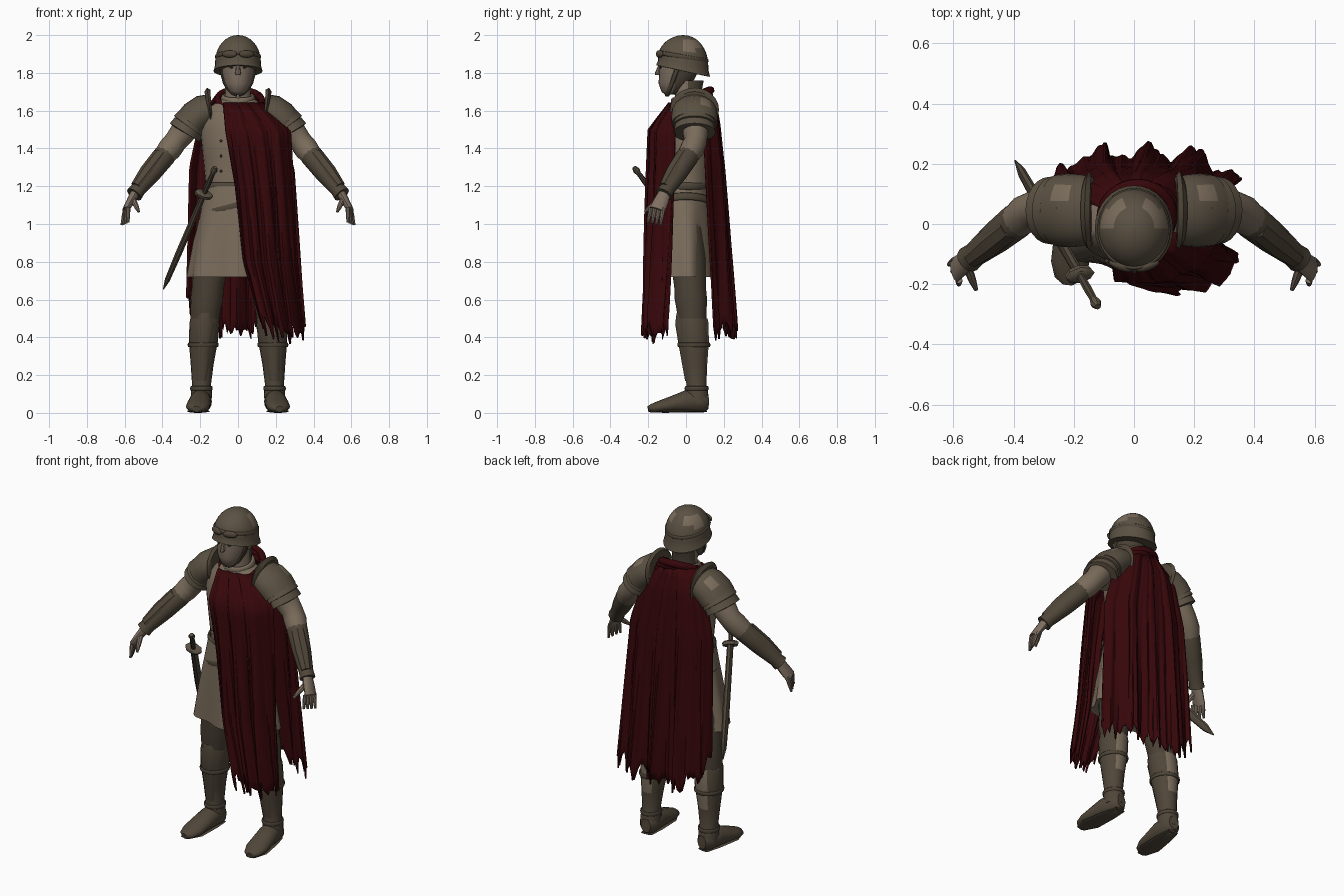
import bpy, bmesh, math, random
from mathutils import Vector

random.seed(4)
if "Cube" in bpy.data.objects:
    bpy.data.objects.remove(bpy.data.objects["Cube"])


def material(name, *rgb):
    mat = bpy.data.materials.new(name)
    mat.use_nodes = True
    mat.diffuse_color = (*rgb, 1)
    shader = mat.node_tree.nodes["Principled BSDF"]
    shader.inputs["Base Color"].default_value = (*rgb, 1)
    shader.inputs["Roughness"].default_value = .9
    return mat


CLOTH = material("tan cloth", .195, .15, .105)
SKIN = material("skin", .21, .16, .12)
LEATHER = material("brown leather", .08, .062, .041)
METAL = material("dull metal", .105, .083, .056)
TROUSER = material("dark trousers", .07, .054, .036)
RED = material("dark red cloak", .038, .002, .003)
DARK = material("near black", .03, .02, .015)


def smooth(ob, angle):
    bpy.ops.object.select_all(action='DESELECT')
    ob.select_set(True)
    bpy.context.view_layer.objects.active = ob
    bpy.ops.object.shade_smooth_by_angle(angle=math.radians(angle))


def finish(name, bm, mats, rule=None, angle=40):
    bmesh.ops.recalc_face_normals(bm, faces=bm.faces)
    bm.normal_update()
    if rule:
        for face in bm.faces:
            face.material_index = int(rule(face.calc_center_median(), face.normal))
    mesh = bpy.data.meshes.new(name)
    bm.to_mesh(mesh)
    bm.free()
    ob = bpy.data.objects.new(name, mesh)
    bpy.context.collection.objects.link(ob)
    for mat in mats:
        mesh.materials.append(mat)
    smooth(ob, angle)
    return ob


def loft(name, spine, rows, *mats, aspect=1, ref=None, seg=18, side=1, rule=None, warp=None):
    """Skin rings of (spine position, radius, optional second radius); level unless ref is given."""
    bm = bmesh.new()
    points = [Vector(spine(row[0])) for row in rows]
    rings = []
    for i, (_, radius, *second) in enumerate(rows):
        u, v = Vector((1, 0, 0)), Vector((0, 1, 0))
        if ref:
            tangent = (points[min(i + 1, len(points) - 1)] - points[max(i - 1, 0)]).normalized()
            u = Vector(ref).cross(tangent).normalized()
            v = tangent.cross(u)
        depth = second[0] if second else radius * aspect
        ring = []
        for k in range(seg):
            a = math.tau * k / seg
            p = points[i] + u * radius * math.cos(a) + v * depth * math.sin(a)
            if warp:
                p = warp(p, a)
            ring.append(bm.verts.new((p.x * side, p.y, p.z)))
        rings.append(ring)
    for upper, lower in zip(rings, rings[1:]):
        for k in range(seg):
            n = (k + 1) % seg
            bm.faces.new((upper[k], upper[n], lower[n], lower[k]))
    bm.faces.new(rings[0])
    bm.faces.new(rings[-1])
    finish(name, bm, mats, rule)


def upright(y=0):
    return lambda z: (0, y, z)


def line(start, end):
    return lambda t: Vector(start).lerp(Vector(end), t)


def band(name, loc, rx, ry, mat, thick=.01, tall=.02, tilt=0, roll=0):
    bpy.ops.mesh.primitive_torus_add(location=loc, rotation=(math.radians(tilt), math.radians(roll), 0),
                                     major_radius=1, minor_radius=thick / rx, major_segments=32, minor_segments=8)
    ob = bpy.context.object
    ob.name = name
    ob.scale = (rx, ry, tall * rx / thick)
    ob.data.materials.append(mat)
    smooth(ob, 50)


def blob(name, loc, size, mat, turn=0):
    bpy.ops.mesh.primitive_uv_sphere_add(segments=14, ring_count=8, radius=1, location=loc, rotation=(0, 0, turn))
    ob = bpy.context.object
    ob.name = name
    ob.scale = size
    ob.data.materials.append(mat)
    smooth(ob, 50)


def cloak(name, rows, two_sided, hem, folds, cols=84, steps=24):
    """Hanging cloth; rows are (z, x_min, x_max, y_middle, y_edge), top to bottom."""
    def row(z):
        for upper, lower in zip(rows, rows[1:]):
            if z >= lower[0] or lower is rows[-1]:
                f = (z - upper[0]) / (lower[0] - upper[0])
                return [p + (q - p) * f for p, q in zip(upper, lower)]
    bm = bmesh.new()
    top = rows[0][0]
    tatters = [random.uniform(-.035, .035) + .03 * math.sin(i * .9) for i in range(cols + 1)]
    grid = []
    for j in range(steps + 1):
        t = j / steps
        strip = []
        for i in range(cols + 1):
            s = i / cols
            z = top + (hem(s) + tatters[i] - top) * t
            _, left, right, middle, edge = row(z)
            bend = (abs(2 * s - 1) if two_sided else s) ** 4
            depth = .004 + .02 * t
            phase = math.tau * folds * s
            wave = math.sin(phase + t) + .4 * math.sin(2.3 * phase + 2 + 2 * t) + .2 * math.sin(4.6 * phase - 2 * t)
            x = left + (right - left) * s + depth / 2 * math.cos(phase)
            strip.append(bm.verts.new((x, middle + (edge - middle) * bend + depth * wave, z)))
        grid.append(strip)
    for upper, lower in zip(grid, grid[1:]):
        for i in range(cols):
            bm.faces.new((upper[i], upper[i + 1], lower[i + 1], lower[i]))
    modifier = finish(name, bm, [RED]).modifiers.new("thickness", 'SOLIDIFY')
    modifier.thickness = .01
    modifier.offset = 0


def pleat(p, a):
    return p + Vector((math.cos(a), math.sin(a), 0)) * max(0, 1.1 - p.z) * .035 * math.sin(7 * a)


# Torso and skirted tunic
loft("torso", upright(.01), [(1.1, .175), (1.2, .17), (1.35, .185), (1.5, .2), (1.6, .18, .11), (1.66, .09, .08)],
     CLOTH, aspect=.72, seg=28)
loft("tunic_skirt", upright(-.01), [(1.2, .17, .13), (1.1, .19, .14), (.9, .235, .145), (.72, .265, .15), (.73, .24, .13)],
     CLOTH, seg=56, warp=pleat)
band("waist_belt", (0, 0, 1.2), .172, .13, LEATHER)
band("sword_belt", (0, 0, 1.1), .195, .146, LEATHER, roll=-14)
for i in range(3):
    blob("tunic_button", (-.09, -.122, 1.28 + .08 * i), (.007, .008, .007), LEATHER)

# Head, face and neck; the back of the head wears a dark lining
loft("neck", upright(.01), [(1.6, .08), (1.68, .07), (1.76, .066, .085)], SKIN, TROUSER, rule=lambda c, n: c.y > 0)
band("tunic_collar", (0, .01, 1.66), .078, .078, CLOTH, .014, .025, tilt=12)
loft("head", lambda z: (0, -.04 - .3 * max(0, 1.8 - z), z), [(1.685, .03), (1.7, .05), (1.745, .074), (1.8, .085), (1.88, .088)],
     SKIN, TROUSER, aspect=1.2, seg=24, rule=lambda c, n: c.y > -.07)
loft("nose", line((0, -.135, 1.85), (0, -.152, 1.79)), [(0, .008), (.8, .015), (1, .012)], SKIN, seg=8)
blob("mouth", (0, -.136, 1.755), (.026, .006, .004), TROUSER)
blob("brow", (0, -.127, 1.85), (.058, .018, .01), SKIN)


def drop_rim(p, a):
    p.z += (-p.y - .015) * 1.15 * (2 - p.z)
    return p


# Helmet with a rim that drops toward the back, and goggles
dome = [(1.86 + .14 * math.cos(a), .001 + .12 * math.sin(a)) for a in (i * math.pi / 16 for i in range(9))]
loft("helmet", upright(-.015), dome + [(1.84, .121), (1.81, .13), (1.809, .11)], METAL, CLOTH, aspect=1.1, seg=32,
     warp=drop_rim, rule=lambda c, n: 1.92 < c.z < 1.97 and c.y > -.01 and abs(c.x) > .03)
band("goggle_strap", (0, -.017, 1.885), .116, .132, LEATHER, .006, .012, tilt=-10)


def arm(x):
    return x, .05 - .8 * max(0, x - .34), 1.86 - 1.28 * x


def shoulder(x):
    return x, .045, 1.605 - 6 * (x - .14) ** 2


def leg(z):
    return .195 - .08 * z * z, .065 * (1 - z), z


def shin(z):
    x, y, _ = leg(z)
    return x, y - .03 - .06 * z, z


def foot(y):
    return .2 - .1 * y, y, .06 + .2 * min(0, y)


FORE, UP = (0, 1, 0), (0, 0, 1)
for side, tag in ((1, "left_"), (-1, "right_")):
    blob(tag + "eye", (.032 * side, -.134, 1.83), (.014, .006, .006), DARK)
    blob(tag + "goggle_lens", (.045 * side, -.14, 1.9), (.042, .015, .02), LEATHER, .35 * side)
    loft(tag + "chin_strap", lambda t: (.09 * math.cos(t), -.04 - .06 * math.sin(t), 1.84 - .16 * math.sin(t)),
         [(i * .3, .007) for i in range(6)], LEATHER, aspect=1.8, ref=FORE, seg=8, side=side)
    # Sleeves, bracers and hands
    loft(tag + "sleeve", arm, [(.2, .075), (.26, .07), (.3, .067), (.33, .061), (.36, .064), (.41, .053)],
         CLOTH, ref=FORE, side=side)
    loft(tag + "bracer", arm, [(.375, .055), (.39, .06), (.46, .054), (.53, .041), (.55, .045)],
         LEATHER, ref=FORE, seg=12, side=side)
    loft(tag + "bracer_plate", lambda x: Vector(arm(x)) + Vector((.008, -.012, .015)), [(.4, .045), (.47, .045), (.53, .032)],
         LEATHER, ref=FORE, seg=8, side=side)
    loft(tag + "palm", line((.54, -.11, 1.17), (.595, -.152, 1.075)), [(0, .026, .032), (.5, .022, .04), (1, .017, .043)],
         SKIN, ref=FORE, seg=12, side=side)
    for i in range(4):
        d = .022 * i
        loft(tag + "finger", line((.595 - d / 5, -.12 - d, 1.085), (.615 - d / 2, -.135 - d, .995 + d / 5)),
             [(0, .012), (.5, .011), (1, .007)], SKIN, ref=FORE, seg=8, side=side)
    loft(tag + "thumb", line((.555, -.14, 1.13), (.525, -.218, 1.065)), [(0, .016), (.6, .013), (1, .007)],
         SKIN, ref=UP, seg=8, side=side)
    # Layered shoulder armour
    loft(tag + "shoulder_dome", shoulder, [(.14, .084), (.18, .09), (.22, .092), (.25, .09)], METAL, CLOTH, aspect=1.33,
         ref=FORE, seg=24, side=side, rule=lambda c, n: n.z > .5 and .09 < c.y < .14 and .2 < abs(c.x) < .25)
    for x, r in ((.24, .09), (.26, .087)):
        loft(tag + "shoulder_plate", shoulder, [(x, r), (x + .022, r + .006), (x + .023, .07)],
             METAL, aspect=1.2, ref=FORE, seg=24, side=side)
    loft(tag + "neck_guard", shoulder, [(.14, .106), (.15, .118), (.16, .1)], LEATHER, aspect=1.1,
         ref=FORE, seg=24, side=side)
    # Trousers, greaves and boots
    loft(tag + "trouser_leg", leg, [(1, .09), (.8, .095), (.66, .085), (.6, .087), (.54, .08), (.45, .073)],
         TROUSER, side=side)
    loft(tag + "greave", leg, [(.5, .077), (.48, .08), (.38, .077), (.26, .061), (.15, .05), (.12, .056), (.05, .055)],
         LEATHER, CLOTH, aspect=1.07, side=side, rule=lambda c, n: n.y > .75 and .28 < c.z < .5)
    loft(tag + "shin_plate", shin, [(.53, .03), (.47, .054), (.37, .048), (.17, .03)], LEATHER, aspect=.65, seg=10, side=side)
    for z, r in ((.36, .077), (.13, .055)):
        x, y, _ = leg(z)
        band(tag + "strap", (x * side, y, z), r, r * 1.07, TROUSER, .005, .012)
    loft(tag + "boot", foot, [(.118, .03, .04), (.09, .053, .06), (0, .058, .06), (-.06, .062, .046), (-.13, .063, .034),
                              (-.18, .046, .024), (-.2, .02, .016)], LEATHER, ref=UP, side=side)
    loft(tag + "boot_sole", lambda y: (.2 - .1 * y, y, .009), [(.108, .035), (.02, .05), (-.12, .06), (-.195, .028)],
         LEATHER, aspect=.15, ref=UP, seg=10, side=side)

# Cloak: front drape over the left side, full back, and bunched cowl
cloak("front_drape", [(1.64, -.08, .13, -.085, -.03), (1.5, -.07, .28, -.19, -.06), (1.2, -.02, .3, -.195, -.06),
                      (.8, .02, .325, -.2, -.075), (.4, .13, .36, -.205, -.09)],
      False, lambda s: .41 + .3 * max(0, .3 - s) + .03 * s, 3.5)
cloak("back_cloak", [(1.69, -.11, .11, .125, .05), (1.57, -.2, .2, .165, .09), (1.3, -.26, .29, .19, .1),
                     (.4, -.29, .35, .24, .14)],
      True, lambda s: .44 + .14 * max(0, 1 - 4 * s), 4)
for i in range(3):
    band("cowl_fold", (.01 + .015 * i, .025 - .015 * i, 1.655 - .032 * i), .117 + .005 * i, .12 + .01 * i, RED,
         .018, .021, tilt=27 + 2 * i, roll=3 + 3.5 * i)

# Sheathed sword on the right hip
SWORD = line((-.395, .21, .655), (-.12, -.275, 1.3))
for name, rows, mat, aspect in (
        ("scabbard", [(0, .004), (.08, .022), (.3, .027), (.77, .024)], LEATHER, .65),
        ("sword_grip", [(.79, .013), (.88, .015), (.96, .012)], TROUSER, 1),
        ("sword_guard", [(.765, .03), (.785, .032), (.795, .024)], METAL, 1.6),
        ("sword_pommel", [(.95, .013), (.975, .019), (1, .011)], METAL, 1)):
    loft(name, SWORD, rows, mat, aspect=aspect, ref=(1, 0, 0), seg=8)
